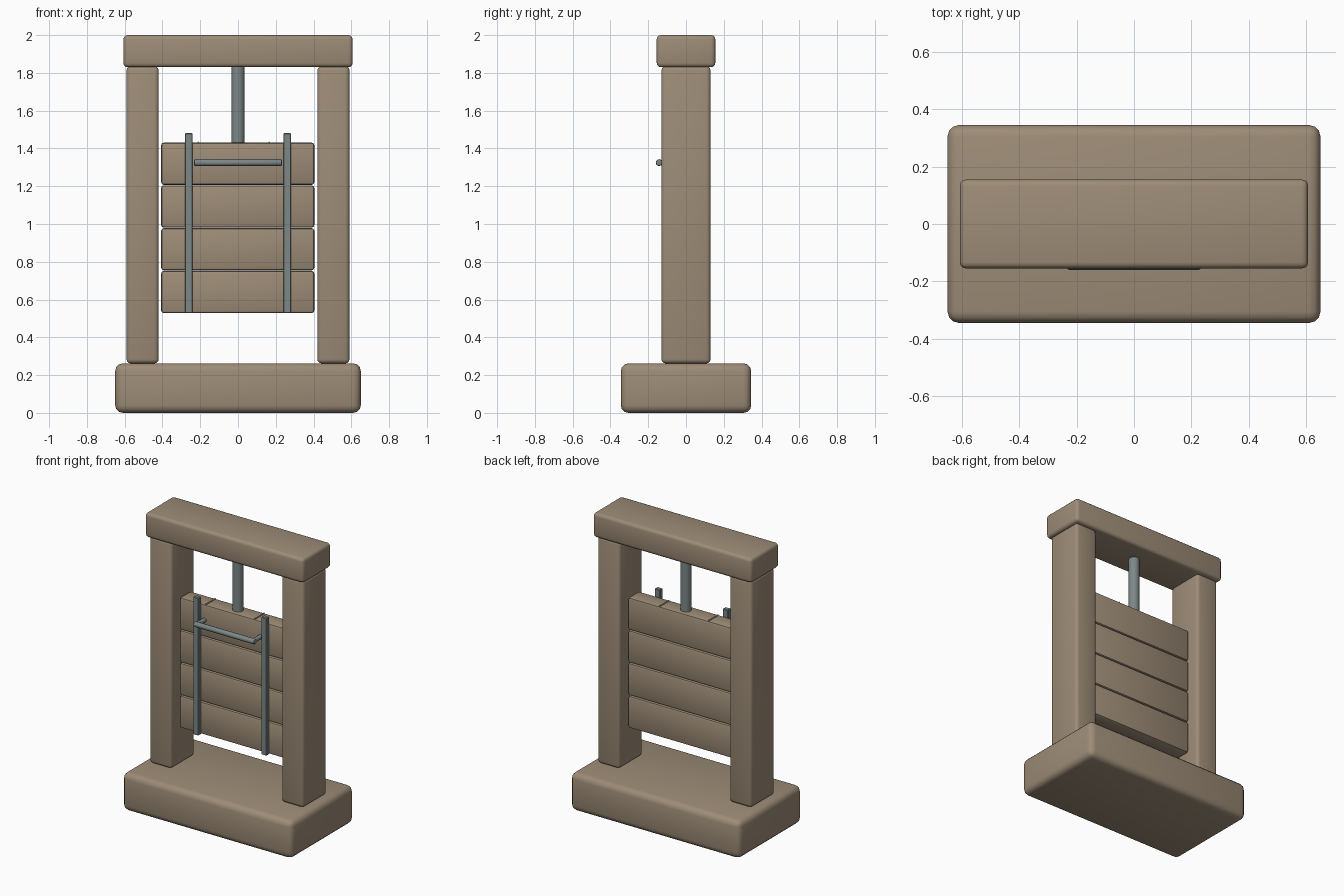
import bpy
import math

cube = bpy.data.objects.get("Cube")
if cube:
    bpy.data.objects.remove(cube, do_unlink=True)


def material(name, color):
    mat = bpy.data.materials.new(name)
    mat.use_nodes = True
    mat.diffuse_color = color
    mat.node_tree.nodes["Principled BSDF"].inputs["Base Color"].default_value = color
    return mat


wood = material("weathered wood", (0.34, 0.265, 0.185, 1))
metal = material("grey iron", (0.205, 0.245, 0.245, 1))


def finish(obj, name, mat, bevel=0, segments=3):
    obj.name = name
    obj.data.materials.append(mat)
    if bevel:
        mod = obj.modifiers.new("rounded edges", 'BEVEL')
        mod.width = bevel
        mod.segments = segments
        bpy.ops.object.modifier_apply(modifier=mod.name)
    bpy.ops.object.shade_smooth_by_angle(angle=math.radians(35))
    return obj


def box(name, x, y, z, mat, bevel=0, segments=3):
    """Box from (min, max) pairs on each axis."""
    spans = (x, y, z)
    bpy.ops.mesh.primitive_cube_add(size=1, location=[(a + b) / 2 for a, b in spans])
    obj = bpy.context.object
    obj.scale = [b - a for a, b in spans]
    bpy.ops.object.transform_apply(location=False, rotation=False, scale=True)
    return finish(obj, name, mat, bevel, segments)


def rod(name, radius, length, center, axis, mat, sides=16, bevel=0):
    turn = {'X': (0, math.pi / 2, 0), 'Y': (math.pi / 2, 0, 0), 'Z': (0, 0, 0)}[axis]
    bpy.ops.mesh.primitive_cylinder_add(vertices=sides, radius=radius, depth=length,
                                        location=center, rotation=turn)
    return finish(bpy.context.object, name, mat, bevel, 2)


# Frame: base block, two posts and the top beam
box("base_block", (-0.65, 0.65), (-0.345, 0.345), (0, 0.262), wood, 0.04)
box("top_beam", (-0.607, 0.607), (-0.155, 0.155), (1.83, 2.0), wood, 0.022)
for side, s in (("left", 1), ("right", -1)):
    xs = sorted((s * 0.42, s * 0.59))
    box(side + "_post", xs, (-0.13, 0.13), (0.262, 1.835), wood, 0.022)

# Sliding gate made of four stacked planks
pitch = 0.2265
for i in range(4):
    bottom = 0.528 + i * pitch
    box("gate_plank_%d" % (i + 1), (-0.407, 0.404), (-0.06, 0.06),
        (bottom, bottom + pitch - 0.003), wood, 0.014, 2)

# Lifting rod
rod("lifting_rod", 0.035, 0.43, (0, 0, 1.625), 'Z', metal)

# Iron straps and handle on the gate front
for side, s in (("left", 1), ("right", -1)):
    xs = sorted((s * 0.24, s * 0.281))
    box(side + "_strap", xs, (-0.09, -0.058), (0.528, 1.481), metal, 0.004, 1)
    rod(side + "_handle_stub", 0.015, 0.09, (s * 0.215, -0.1, 1.325), 'Y', metal, 12)
rod("handle_bar", 0.018, 0.464, (0, -0.142, 1.325), 'X', metal, 12, 0.006)

# Thin ridges across the top of the gate
for name, x in (("right_ridge", -0.21), ("left_ridge", 0.165)):
    rod(name, 0.006, 0.1, (x, 0, 1.43), 'Y', wood, 8)
